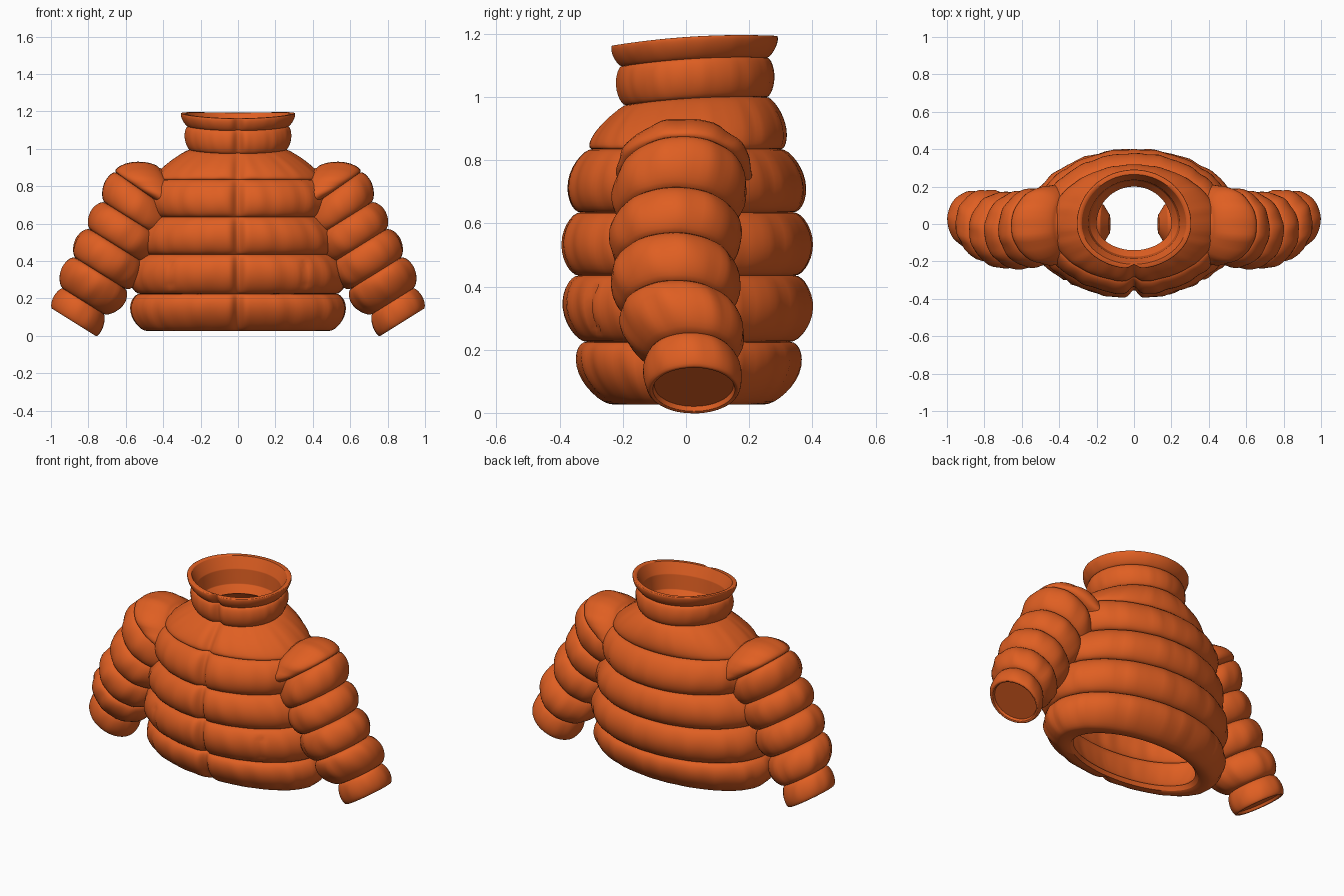
import bpy, bmesh, math
from math import sin, cos, pi, exp, radians

cube = bpy.data.objects.get("Cube")
if cube:
    bpy.data.objects.remove(cube)

orange = bpy.data.materials.new("orange_fabric")
orange.use_nodes = True
color = (0.74, 0.114, 0.016, 1)
orange.diffuse_color = color
bsdf = orange.node_tree.nodes["Principled BSDF"]
bsdf.inputs["Base Color"].default_value = color
bsdf.inputs["Roughness"].default_value = 0.8


def loft(name, rings, closed):
    """Skin a list of point rings; closed joins the last ring to the first."""
    bm = bmesh.new()
    rows = [[bm.verts.new(p) for p in ring] for ring in rings]
    n = len(rows[0])
    pairs = list(zip(rows, rows[1:]))
    if closed:
        pairs.append((rows[-1], rows[0]))
    else:
        bm.faces.new(rows[0])
        bm.faces.new(rows[-1])
    for a, b in pairs:
        for i in range(n):
            j = (i + 1) % n
            bm.faces.new((a[i], a[j], b[j], b[i]))
    bmesh.ops.recalc_face_normals(bm, faces=bm.faces)
    mesh = bpy.data.meshes.new(name)
    bm.to_mesh(mesh)
    bm.free()
    mesh.materials.append(orange)
    obj = bpy.data.objects.new(name, mesh)
    bpy.context.collection.objects.link(obj)
    bpy.ops.object.select_all(action='DESELECT')
    obj.select_set(True)
    bpy.context.view_layer.objects.active = obj
    bpy.ops.object.shade_smooth_by_angle(angle=radians(60))


def puffed(seams, steps):
    """Blend between seams; yields the blended values and the puff amount."""
    for a, b in zip(seams, seams[1:]):
        for k in range(steps):
            s = (1 - cos(pi * k / steps)) / 2
            mix = [p + (q - p) * s for p, q in zip(a, b)]
            mix[-1] = a[-1] * max(sin(pi * s), 0) ** 0.52
            yield mix
    yield list(seams[-1][:-1]) + [0]


# Torso: seam height, half width, front depth, back depth, puff beyond the seam
outer = [
    (0.027, 0.49, 0.235, 0.25, 0.066),
    (0.225, 0.525, 0.317, 0.33, 0.064),
    (0.435, 0.51, 0.342, 0.345, 0.059),
    (0.635, 0.46, 0.337, 0.34, 0.057),
    (0.835, 0.445, 0.30, 0.30, 0.036),
    (0.995, 0.255, 0.195, 0.255, 0.023),
    (1.12, 0.268, 0.208, 0.257, 0.012),
    (1.19, 0.303, 0.237, 0.287, 0),
]
# Inner surface, from the collar rim down to the hem
lining = [
    (1.188, 0.28, 0.215, 0.265, 0),
    (1.12, 0.245, 0.185, 0.235, 0),
    (1.03, 0.235, 0.175, 0.23, 0),
    (0.985, 0.20, 0.14, 0.20, 0.02),
    (0.82, 0.385, 0.24, 0.25, 0.04),
    (0.635, 0.40, 0.27, 0.28, 0.04),
    (0.435, 0.45, 0.275, 0.285, 0.04),
    (0.225, 0.46, 0.25, 0.27, 0.02),
    (0.05, 0.40, 0.20, 0.21, 0),
    (0.027, 0.42, 0.21, 0.225, 0),
]


def torso_ring(z, w, front, back, puff, outside):
    ring = []
    half = 64
    for i in range(-half, half):
        u = i / half
        turn = math.copysign(abs(u) ** 1.4, u) * pi
        a = turn - pi / 2
        grow = puff * (1 + 0.05 * sin(19 * abs(turn) + 5 * z) + 0.03 * sin(31 * turn + 9 * z))
        x = (w + grow) * cos(a)
        y = ((front if sin(a) < 0 else back) + grow) * sin(a)
        if outside and sin(a) < 0:
            # Zip groove down the front, and pocket seams
            y += (0.02 + 0.4 * puff) * exp(-(x / 0.028) ** 2)
            if 0.25 < z < 0.41:
                y += 0.015 * exp(-((abs(x) - 0.36) / 0.014) ** 2)
        # The collar dips toward the front
        tilt = min(max((z - 0.84) / 0.14, 0), 1)
        ring.append((x, y, z + (0.07 * y - 0.2 * y * y) * tilt))
    return ring


rings = [torso_ring(*row, True) for row in puffed(outer, 14)]
rings += [torso_ring(*row, False) for row in puffed(lining, 8)]
loft("quilted_torso", rings, True)

# Sleeve: seam centre x, z, y, radius, downward angle, puff beyond the seam
sleeve = [
    (0.13, 0.70, 0.0, 0.05, 5, 0.0),
    (0.165, 0.71, 0.0, 0.105, 8, 0.0),
    (0.35, 0.765, 0.0, 0.15, 28, 0.053),
    (0.512, 0.775, -0.01, 0.17, 55, 0.042),
    (0.567, 0.622, -0.03, 0.17, 58, 0.043),
    (0.651, 0.482, -0.037, 0.163, 58, 0.046),
    (0.737, 0.335, -0.03, 0.155, 58, 0.05),
    (0.827, 0.185, 0.015, 0.128, 58, 0.022),
    (0.877, 0.072, 0.025, 0.138, 58, 0.0),
    # Rim and recessed end panel
    (0.876, 0.074, 0.025, 0.13, 58, 0.0),
    (0.868, 0.087, 0.025, 0.125, 58, 0.0),
]


def sleeve_ring(side, x, z, y, r, down, puff):
    ring = []
    d = radians(down)
    for i in range(56):
        t = 2 * pi * i / 56
        rad = r + puff * (1 + 0.06 * sin(9 * t + 14 * z) + 0.03 * sin(15 * t))
        up = rad * cos(t)
        ring.append((side * (x + up * sin(d)), y + rad * sin(t), z + up * cos(d)))
    return ring


for name, side in (("left_sleeve", 1), ("right_sleeve", -1)):
    loft(name, [sleeve_ring(side, *row) for row in puffed(sleeve, 12)], False)
